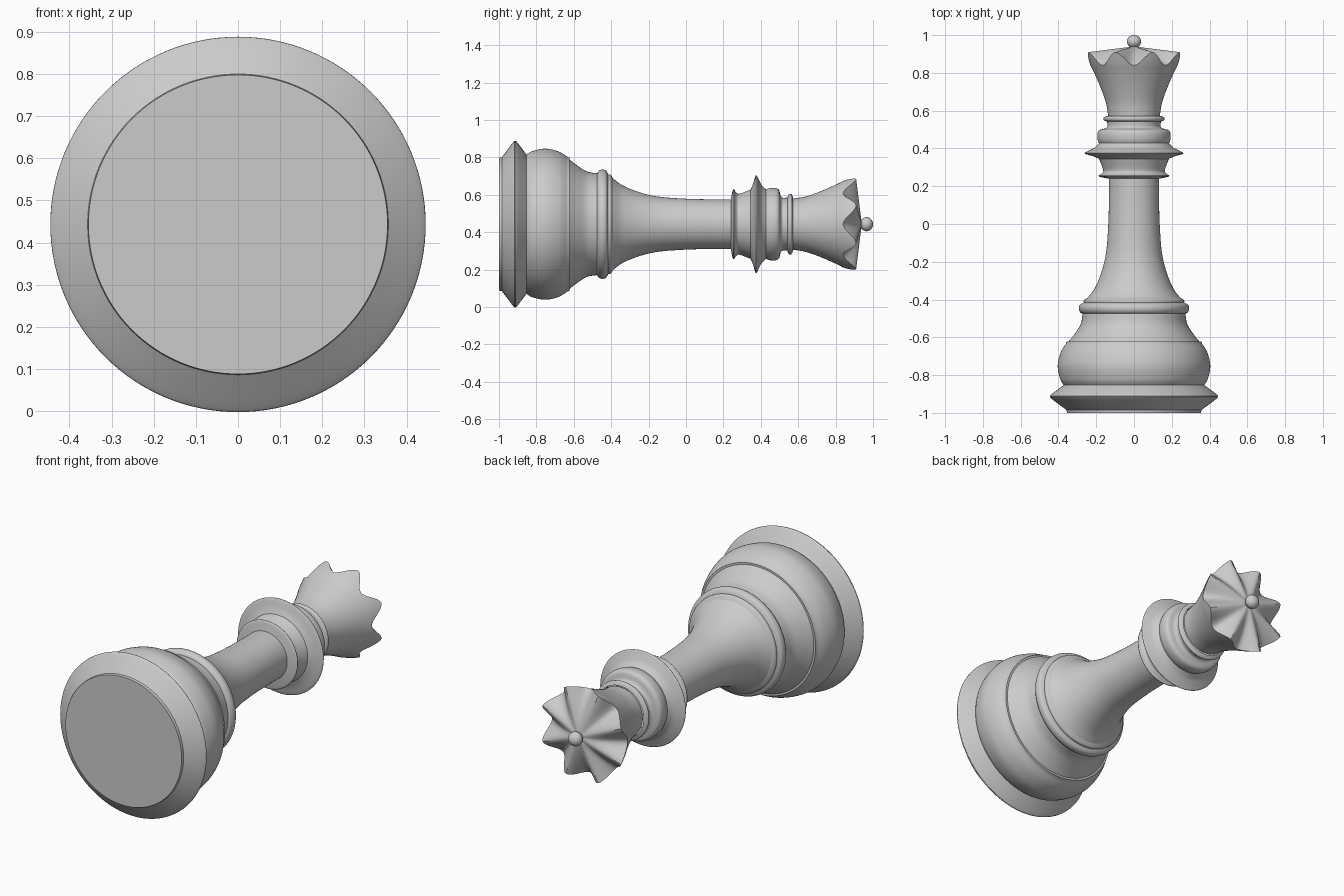
import bpy, bmesh, math

if "Cube" in bpy.data.objects:
    bpy.data.objects.remove(bpy.data.objects["Cube"])

AXIS_Z = 0.443
SEG = 128


def spline(pts, n=6):
    """Smooth Catmull-Rom curve through (y, radius) points."""
    if len(pts) < 3:
        return list(pts)
    ext = [pts[0]] + list(pts) + [pts[-1]]
    out = []
    for a, b, c, d in zip(ext, ext[1:], ext[2:], ext[3:]):
        for i in range(n):
            t = i / n
            out.append(tuple(0.5 * (2 * q + (r - p) * t + (2 * p - 5 * q + 4 * r - s) * t * t
                                    + (3 * q - p - 3 * r + s) * t ** 3)
                             for p, q, r, s in zip(a, b, c, d)))
    return out + [pts[-1]]


def profile(*runs):
    """Join smooth runs; corners between runs stay sharp."""
    out = []
    for run in runs:
        out += [p for p in spline(run) if not out or math.dist(p, out[-1]) > 1e-5]
    return out


def lathe(name, pts, warp=None):
    """Revolve a profile about the y axis; warp may reshape each point by angle."""
    bm = bmesh.new()
    rings = []
    for k, (y, r) in enumerate(pts):
        ring = []
        for i in range(SEG):
            a = 2 * math.pi * i / SEG
            yy, rr = warp(k, y, r, a) if warp else (y, r)
            ring.append(bm.verts.new((rr * math.cos(a), yy, AXIS_Z + rr * math.sin(a))))
        rings.append(ring)
    for p, q in zip(rings, rings[1:]):
        for i in range(SEG):
            j = (i + 1) % SEG
            bm.faces.new((p[i], p[j], q[j], q[i]))
    bmesh.ops.remove_doubles(bm, verts=bm.verts, dist=1e-5)
    bmesh.ops.recalc_face_normals(bm, faces=bm.faces)
    me = bpy.data.meshes.new(name)
    bm.to_mesh(me)
    bm.free()
    ob = bpy.data.objects.new(name, me)
    bpy.context.collection.objects.link(ob)
    bpy.ops.object.select_all(action='DESELECT')
    ob.select_set(True)
    bpy.context.view_layer.objects.active = ob
    bpy.ops.object.shade_smooth_by_angle(angle=math.radians(28))
    return ob


# foot disc with flat underside and bevelled rim
lathe("foot", profile(
    [(-1, 0), (-1, .355)], [(-1, .355), (-.985, .357)],
    [(-.985, .357), (-.925, .437), (-.914, .443), (-.903, .439), (-.853, .372)]))

# bulbous lower body and its concave shoulder
lathe("lower_body", profile(
    [(-.853, .372), (-.82, .391), (-.75, .404), (-.68, .388), (-.635, .361)],
    [(-.635, .361), (-.622, .357)], [(-.622, .357), (-.622, .346)],
    [(-.622, .346), (-.58, .313), (-.53, .282), (-.475, .272)]))

# rounded ring under the stem
lathe("stem_ring", profile(
    [(-.475, .272), (-.468, .284), (-.45, .292), (-.428, .287), (-.416, .266)],
    [(-.416, .266), (-.403, .264), (-.39, .245)]))

# slender flared stem
lathe("stem", profile(
    [(-.39, .245), (-.34, .208), (-.25, .171), (-.145, .147), (0, .136), (.12, .133), (.24, .133)]))

# collar: small lip, wide thin disc, rounded band, neck and ring
lathe("collar", profile(
    [(.24, .133), (.244, .155)],
    [(.244, .155), (.25, .182), (.258, .186), (.266, .172), (.285, .163), (.345, .185)],
    [(.345, .185), (.358, .215), (.37, .255), (.378, .26), (.388, .24), (.405, .208), (.428, .186)],
    [(.428, .186), (.45, .193), (.48, .193), (.497, .183), (.505, .155)],
    [(.505, .155), (.515, .142), (.542, .142)],
    [(.542, .142), (.547, .157), (.555, .162), (.564, .16), (.573, .142)]))

# crown: flared cup with eight scalloped points and a shallow conical top
CUP = [(.573, .137), (.64, .148), (.72, .176), (.8, .211), (.85, .236), (.91, .26)]
cup = spline(CUP, 5)
N_IN = 16
top = [(.91 + .03 * i / N_IN, .26 * (1 - i / N_IN)) for i in range(1, N_IN + 1)]
TIP = len(cup) - 1


def cup_radius(y):
    for (y0, r0), (y1, r1) in zip(cup, cup[1:]):
        if y <= y1:
            return r0 + (r1 - r0) * (y - y0) / (y1 - y0)
    return cup[-1][1]


def scallop(k, y, r, a):
    dip = .07 * (.5 + .5 * math.cos(8 * a)) ** .85
    rim = .91 - dip
    if k <= TIP:
        y = .573 + (y - .573) * (rim - .573) / (.91 - .573)
        return y, cup_radius(y)
    f = r / .26
    return y - dip * f ** 2.2, cup_radius(rim) * f


lathe("crown", cup + top, scallop)

# ball finial on a short neck
ball = [(.966 - .034 * math.cos(t * math.pi / 20), .038 * math.sin(t * math.pi / 20))
        for t in range(4, 21)]
lathe("finial", [(.925, .034), (.938, .024)] + ball)
